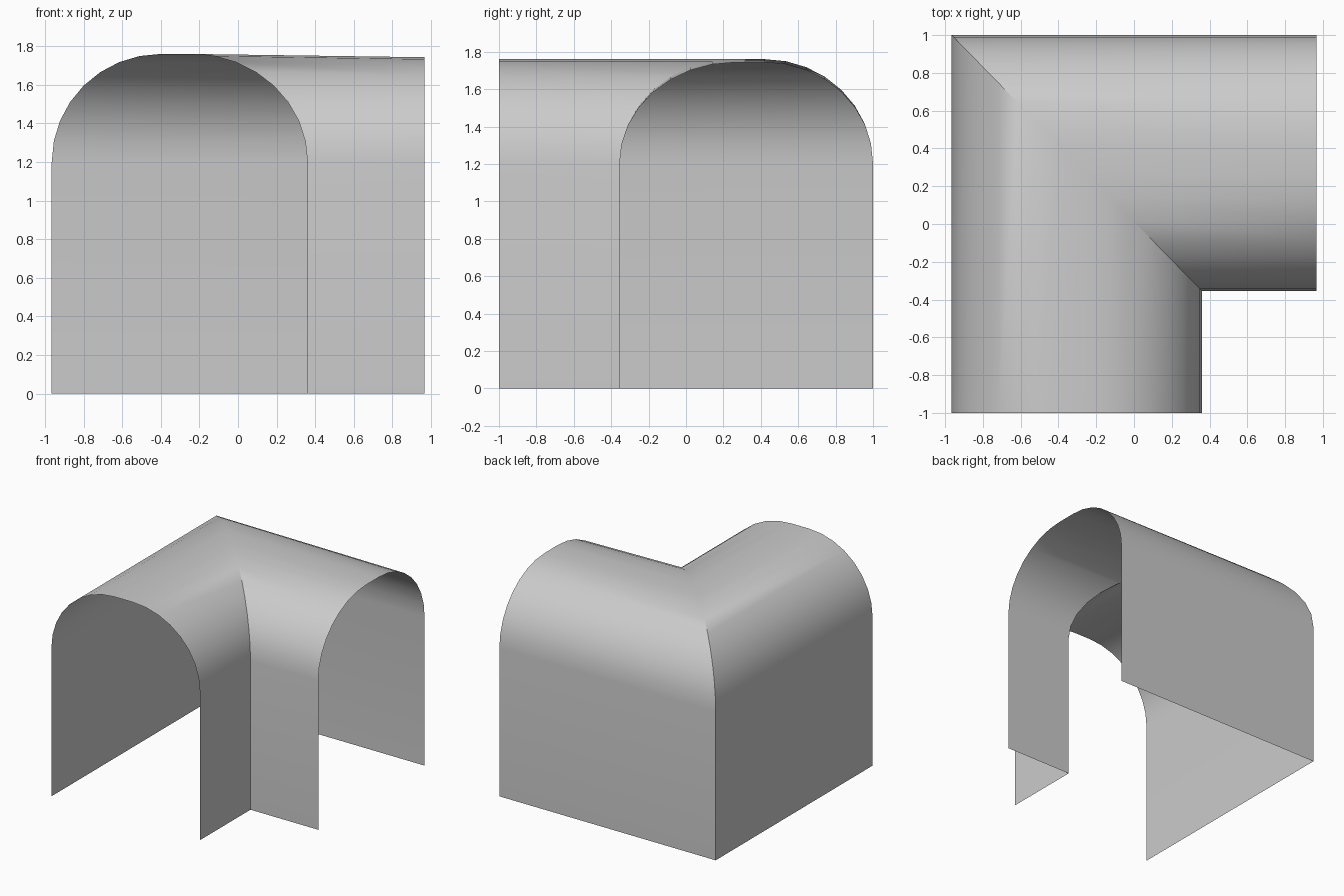
import bpy
import bmesh
from math import sin, cos, pi, radians

cube = bpy.data.objects.get("Cube")
if cube:
    bpy.data.objects.remove(cube, do_unlink=True)

OUTER_X, INNER_X = -0.965, 0.36
OUTER_Y, INNER_Y = 1.0, -0.355
SPRING, RISE, END_RISE = 1.2, 0.56, 0.543
STEPS = 8

# Plain grey shell
grey = bpy.data.materials.new("plain_grey")
grey.use_nodes = True
colour = (0.6, 0.6, 0.6, 1)
grey.diffuse_color = colour
grey.node_tree.nodes["Principled BSDF"].inputs["Base Color"].default_value = colour


def quarter(centre, radius):
    """Points of a quarter arch from its springing to its crown."""
    return [(centre + radius * cos(pi / 2 * i / STEPS), sin(pi / 2 * i / STEPS))
            for i in range(STEPS + 1)]


# Arch profile: x across the passage and a 0..1 height above the springing
outer_arch = quarter(-0.40, OUTER_X + 0.40)
inner_arch = quarter(-0.24, INNER_X + 0.24)[::-1]
profile = [(OUTER_X, None)] + outer_arch + inner_arch + [(INNER_X, None)]


def height(h, rise):
    return 0 if h is None else SPRING + h * rise


def across_y(x):
    """Where the mitre line puts a profile point on the side passage."""
    t = (x - OUTER_X) / (INNER_X - OUTER_X)
    return OUTER_Y + t * (INNER_Y - OUTER_Y)


# Two vaulted passages joined along a diagonal mitre
bm = bmesh.new()
front = [bm.verts.new((x, -1, height(h, RISE))) for x, h in profile]
mitre = [bm.verts.new((x, across_y(x), height(h, RISE))) for x, h in profile]
side = [bm.verts.new((-OUTER_X, across_y(x), height(h, END_RISE))) for x, h in profile]
for start, end in ((front, mitre), (mitre, side)):
    for i in range(len(profile) - 1):
        bm.faces.new((start[i], start[i + 1], end[i + 1], end[i]))
bm.normal_update()
mesh = bpy.data.meshes.new("corner_vault")
bm.to_mesh(mesh)
bm.free()
mesh.materials.append(grey)

vault = bpy.data.objects.new("corner_vault", mesh)
bpy.context.collection.objects.link(vault)
bpy.ops.object.select_all(action="DESELECT")
vault.select_set(True)
bpy.context.view_layer.objects.active = vault
bpy.ops.object.shade_smooth_by_angle(angle=radians(30))
